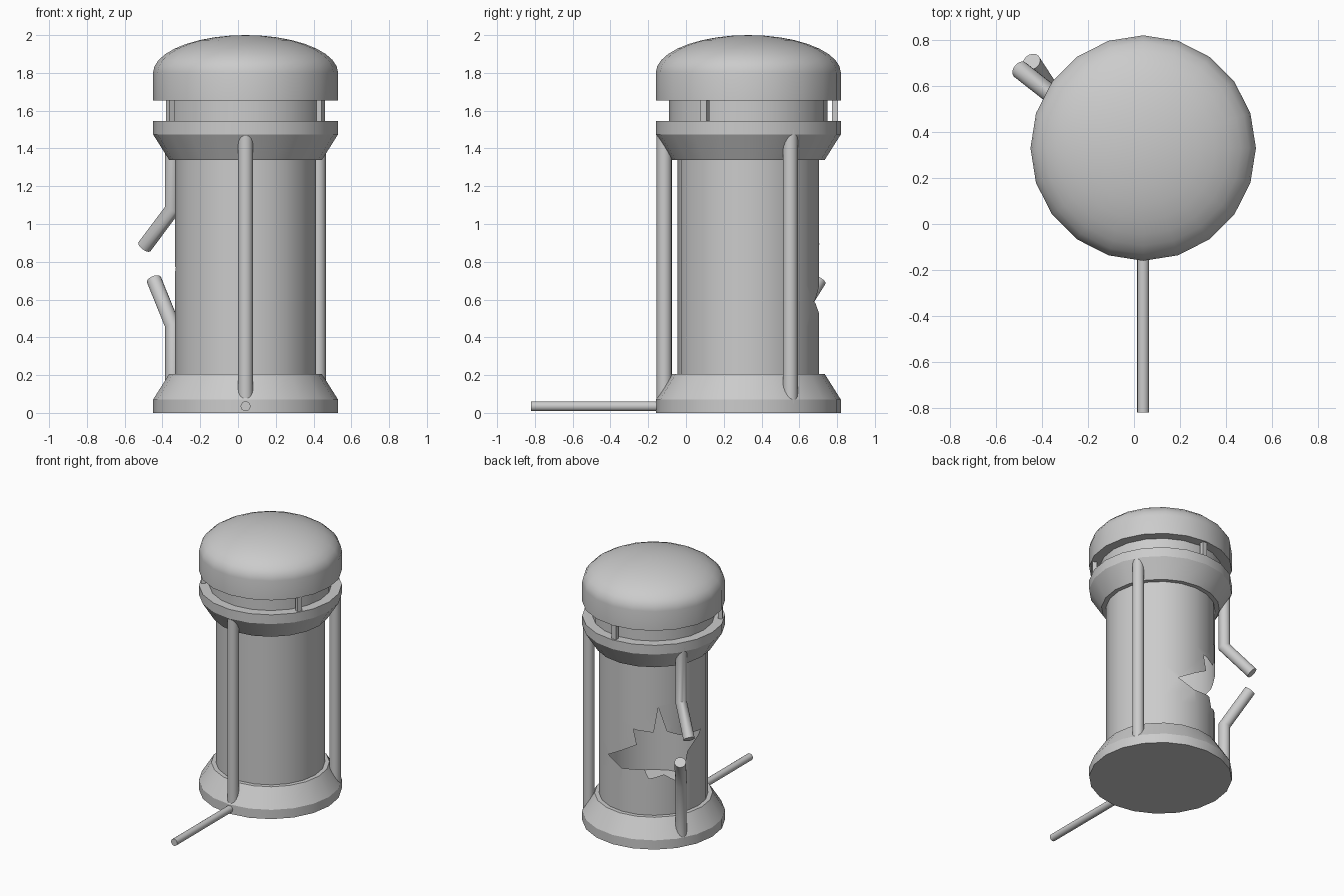
import bpy, bmesh, math
from mathutils import Vector
from math import sin, cos, radians, pi

if "Cube" in bpy.data.objects:
    bpy.data.objects.remove(bpy.data.objects["Cube"])

CX, CY = 0.04, 0.33   # main axis of the canister
SIDES = 20


def polar(deg, r, z):
    return Vector((CX + r * cos(radians(deg)), CY + r * sin(radians(deg)), z))


def finish(name, bm, angle=30):
    me = bpy.data.meshes.new(name)
    bm.to_mesh(me)
    bm.free()
    ob = bpy.data.objects.new(name, me)
    bpy.context.collection.objects.link(ob)
    bpy.ops.object.select_all(action='DESELECT')
    ob.select_set(True)
    bpy.context.view_layer.objects.active = ob
    bpy.ops.object.shade_smooth_by_angle(angle=radians(angle))
    return ob


def lathe(name, profile):
    """Closed solid of revolution from (radius, z) points; r = 0 ends in a pole."""
    bm = bmesh.new()
    rings = []
    for r, z in profile:
        if r == 0:
            rings.append([bm.verts.new((CX, CY, z))] * SIDES)
        else:
            rings.append([bm.verts.new(polar(360 * i / SIDES, r, z)) for i in range(SIDES)])
    for a, b in zip(rings, rings[1:]):
        for i in range(SIDES):
            j = (i + 1) % SIDES
            quad = [a[i], a[j], b[j], b[i]]
            bm.faces.new(list(dict.fromkeys(quad)))
    bm.faces.new(rings[0][::-1])
    if profile[-1][0] > 0:
        bm.faces.new(rings[-1])
    bmesh.ops.recalc_face_normals(bm, faces=bm.faces)
    return finish(name, bm)


def tube(name, points, radius):
    """Round rod along a path, with mitred bends and flat ends."""
    n = 16
    bm = bmesh.new()
    pts = [Vector(p) for p in points]
    d = (pts[1] - pts[0]).normalized()
    u = d.orthogonal().normalized()
    w = d.cross(u)
    ring = [pts[0] + radius * (u * cos(2 * pi * i / n) + w * sin(2 * pi * i / n)) for i in range(n)]
    prev = [bm.verts.new(p) for p in ring]
    bm.faces.new(prev[::-1])
    for k in range(1, len(pts)):
        d = (pts[k] - pts[k - 1]).normalized()
        nxt = (pts[k + 1] - pts[k]).normalized() if k + 1 < len(pts) else d
        m = (d + nxt).normalized()
        # slide each ring point along the segment onto the mitre plane
        ring = [p + d * ((pts[k] - p).dot(m) / d.dot(m)) for p in ring]
        cur = [bm.verts.new(p) for p in ring]
        for i in range(n):
            j = (i + 1) % n
            bm.faces.new((prev[i], prev[j], cur[j], cur[i]))
        prev = cur
    bm.faces.new(prev)
    return finish(name, bm, 40)


# Base, upper collar, neck and domed cap
lathe("base", [(0.49, 0), (0.49, 0.07), (0.405, 0.205)])
lathe("collar", [(0.405, 1.34), (0.49, 1.475), (0.49, 1.545)])
lathe("neck", [(0.42, 1.545), (0.42, 1.655)])
dome = [(0.49 * cos(radians(a)), 1.80 + 0.2 * sin(radians(a))) for a in range(0, 90, 10)]
lathe("cap", [(0.49, 1.655)] + dome + [(0, 2.0)])

# Body wall: flat sheet (azimuth, z) with a ragged hole, sliced and wrapped round the axis
hole = [(-55, .59), (-17, .73), (-21, .845), (1, .83), (6, 1.02), (15, .835), (30, .79),
        (61, .77), (39, .65), (36, .56), (26, .45), (12, .51), (-4, .48), (-9, .55), (-35, .53)]
hole = [(124 + a, z) for a, z in hole]
bm = bmesh.new()
edges = []
for loop in ([(-54, .2), (306, .2), (306, 1.345), (-54, 1.345)], hole):
    vs = [bm.verts.new((a / 100, z, 0)) for a, z in loop]
    edges += [bm.edges.new((vs[i - 1], vs[i])) for i in range(len(vs))]
bmesh.ops.triangle_fill(bm, edges=edges, use_beauty=True, use_dissolve=False, normal=(0, 0, 1))
for i in range(1, SIDES):
    bmesh.ops.bisect_plane(bm, geom=bm.verts[:] + bm.edges[:] + bm.faces[:], dist=1e-5,
                           plane_co=((-54 + i * 18) / 100, 0, 0), plane_no=(1, 0, 0))
for v in bm.verts:
    deg = v.co.x * 100
    off = (deg + 54) % 18 - 9          # keep points on the flat facets
    r = 0.374 * cos(radians(9)) / cos(radians(off))
    v.co = polar(deg, r, v.co.y)
bmesh.ops.remove_doubles(bm, verts=bm.verts, dist=1e-4)
bmesh.ops.recalc_face_normals(bm, faces=bm.faces)
finish("body_wall", bm)

# Guard rods: two whole, one snapped and bent outwards
for name, deg in (("front_rod", -90), ("right_rod", 30)):
    tube(name, [polar(deg, 0.445, 0.05), polar(deg, 0.445, 1.5)], 0.04)
tube("broken_rod_lower", [polar(150, 0.445, 0.05), polar(150, 0.445, 0.46), (-0.445, 0.705, 0.705)], 0.04)
tube("broken_rod_upper", [polar(150, 0.445, 1.5), polar(150, 0.445, 1.08), (-0.495, 0.67, 0.88)], 0.04)

# Small spacer posts under the cap
for k, deg in enumerate((-30, 90, 210)):
    bm = bmesh.new()
    bmesh.ops.create_cube(bm, size=1)
    ob = finish("spacer_post_%d" % (k + 1), bm)
    ob.scale = (0.032, 0.036, 0.13)
    ob.rotation_euler.z = radians(deg)
    ob.location = polar(deg, 0.46, 1.6)

# Feed pipe running out of the front of the base
tube("feed_pipe", [(CX, 0, 0.035), (CX, -0.82, 0.035)], 0.026)
